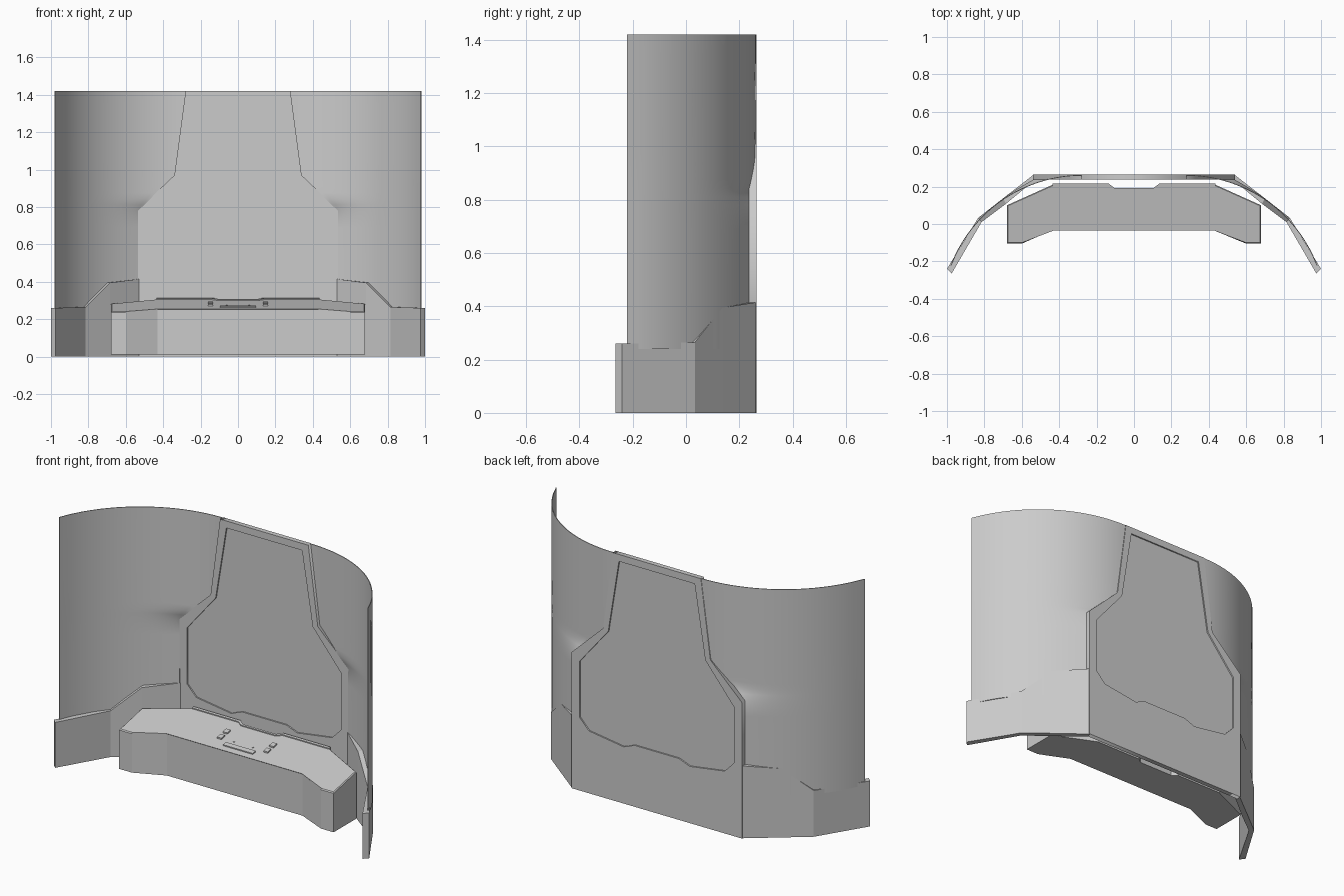
import bpy, bmesh, math

if "Cube" in bpy.data.objects:
    bpy.data.objects.remove(bpy.data.objects["Cube"], do_unlink=True)

grey = bpy.data.materials.new("light grey")
grey.use_nodes = True
COLOUR = (0.6, 0.6, 0.6, 1)
grey.diffuse_color = COLOUR
grey.node_tree.nodes["Principled BSDF"].inputs["Base Color"].default_value = COLOUR


def add_object(name, bm):
    """Turn a bmesh into a named object with clean normals."""
    bmesh.ops.recalc_face_normals(bm, faces=bm.faces[:])
    mesh = bpy.data.meshes.new(name)
    bm.to_mesh(mesh)
    bm.free()
    mesh.materials.append(grey)
    obj = bpy.data.objects.new(name, mesh)
    bpy.context.collection.objects.link(obj)
    return obj


def mirrored(half):
    """Close a right-half outline by mirroring it across x = 0."""
    return half + [(-x, y) for x, y in reversed(half)]


def upright_plate(name, loops, y, thickness):
    """Extruded x-z outline standing upright; further loops become holes."""
    curve = bpy.data.curves.new(name, "CURVE")
    curve.dimensions = "2D"
    curve.fill_mode = "BOTH"
    curve.extrude = thickness / 2
    for loop in loops:
        spline = curve.splines.new("POLY")
        spline.points.add(len(loop) - 1)
        for p, (x, z) in zip(spline.points, loop):
            p.co = (x, z, 0, 1)
        spline.use_cyclic_u = True
    temp = bpy.data.objects.new(name, curve)
    bpy.context.collection.objects.link(temp)
    bpy.context.view_layer.update()
    mesh = bpy.data.meshes.new_from_object(
        temp.evaluated_get(bpy.context.evaluated_depsgraph_get()))
    bpy.data.objects.remove(temp, do_unlink=True)
    bm = bmesh.new()
    bm.from_mesh(mesh)
    bpy.data.meshes.remove(mesh)
    for v in bm.verts:
        v.co = (v.co.x, y - v.co.z, v.co.y)
    bmesh.ops.remove_doubles(bm, verts=bm.verts[:], dist=1e-5)
    return add_object(name, bm)


def desk_z(y):
    """Height of the sloping desk top."""
    return 0.262 + 0.21 * y


def desk_prism(name, outline, bottom, lift, bevel=0):
    """Plan outline extruded up to a top that follows the desk slope."""
    bm = bmesh.new()
    low = [bm.verts.new((x, y, bottom(y))) for x, y in outline]
    high = [bm.verts.new((x, y, desk_z(y) + lift)) for x, y in outline]
    bm.faces.new(low)
    top = bm.faces.new(high)
    for i in range(len(low)):
        j = (i + 1) % len(low)
        bm.faces.new((low[i], low[j], high[j], high[i]))
    if bevel:
        bmesh.ops.bevel(bm, geom=list(top.edges), offset=bevel, segments=1,
                        affect="EDGES")
    return add_object(name, bm)


def rectangle(x, y, w, d):
    return [(x - w / 2, y - d / 2), (x + w / 2, y - d / 2),
            (x + w / 2, y + d / 2), (x - w / 2, y + d / 2)]


# Central frame with its recessed panel
frame_edge = [(0.54, 0), (0.54, 0.78), (0.34, 0.97), (0.28, 1.42)]
opening = mirrored([(0.14, 0.352), (0.21, 0.325), (0.43, 0.357), (0.49, 0.42),
                    (0.49, 0.74), (0.308, 0.96), (0.24, 1.38)])
upright_plate("centre_frame", [mirrored(frame_edge), opening], 0.251, 0.028)
upright_plate("centre_panel", [opening], 0.251, 0.012)


# Curved side walls, trimmed to the slanted frame edge
def arc_y(x):
    radius = 0.749
    return 0.262 - radius + math.sqrt(radius ** 2 - max(x - 0.28, 0) ** 2)


def curved_wall(name, side):
    bm = bmesh.new()
    stops = [(0.535, 0.24)] + [(x - 0.003, z) for x, z in frame_edge[1:]]
    rows = []
    for (x0, z0), (x1, z1) in zip(stops, stops[1:]):
        rows += [(x0 + (x1 - x0) * k / 6, z0 + (z1 - z0) * k / 6) for k in range(6)]
    rows.append(stops[-1])
    columns = 24
    grid = []
    for start, z in rows:
        pull = max(0, 0.238 - arc_y(start))
        line = []
        for i in range(columns + 1):
            t = i / columns
            x = start + (0.98 - start) * t
            line.append(bm.verts.new((side * x, arc_y(x) + pull * (1 - t) ** 4, z)))
        grid.append(line)
    for a, b in zip(grid, grid[1:]):
        for i in range(columns):
            bm.faces.new((a[i], a[i + 1], b[i + 1], b[i]))
    bmesh.ops.recalc_face_normals(bm, faces=bm.faces[:])
    bmesh.ops.solidify(bm, geom=bm.faces[:], thickness=0.004)
    obj = add_object(name, bm)
    bpy.ops.object.select_all(action="DESELECT")
    obj.select_set(True)
    bpy.context.view_layer.objects.active = obj
    bpy.ops.object.shade_smooth_by_angle(angle=math.radians(35))


# Angular skirt at the foot of each wall: outer x y, inner x y, top height
def skirt(name, side):
    stations = [(0.535, 0.265, 0.53, 0.235, 0.415), (0.70, 0.137, 0.685, 0.108, 0.395),
                (0.833, 0.033, 0.815, 0.01, 0.265), (1.0, -0.24, 0.975, -0.265, 0.26)]
    bm = bmesh.new()
    rings = [[bm.verts.new((side * x, y, z)) for x, y, z in
              ((ox, oy, 0), (ox, oy, top), (ix, iy, top), (ix, iy, 0))]
             for ox, oy, ix, iy, top in stations]
    for a, b in zip(rings, rings[1:]):
        for i in range(4):
            j = (i + 1) % 4
            bm.faces.new((a[i], a[j], b[j], b[i]))
    bm.faces.new(rings[0])
    bm.faces.new(rings[-1])
    add_object(name, bm)


for label, side in (("left", 1), ("right", -1)):
    curved_wall(label + "_curved_wall", side)
    skirt(label + "_skirt", side)

# Desk body with a sloping top and a notched back
desk = mirrored([(0.43, -0.03), (0.60, -0.105), (0.68, -0.105), (0.68, 0.10),
                 (0.435, 0.21), (0.14, 0.21), (0.11, 0.187)])
desk_prism("desk", desk, lambda y: 0.012, 0, bevel=0.005)

# Raised lip along the back of the desk
lip = mirrored([(0.11, 0.183), (0.14, 0.203), (0.435, 0.203),
                (0.435, 0.216), (0.135, 0.216), (0.105, 0.193)])
desk_prism("desk_back_lip", lip, lambda y: desk_z(y) - 0.02, 0.006)

# Controls on the desk top
for label, side in (("left", 1), ("right", -1)):
    for place, y in (("front", 0.055), ("back", 0.107)):
        desk_prism(f"{label}_{place}_button", rectangle(side * 0.147, y, 0.028, 0.03),
                   lambda y: desk_z(y) - 0.005, 0.008)
    desk_prism(label + "_stud", rectangle(side * 0.06, 0.05, 0.008, 0.006),
               lambda y: desk_z(y) - 0.005, 0.003)
desk_prism("keyboard", rectangle(0, 0.012, 0.19, 0.026),
           lambda y: desk_z(y) - 0.005, 0.006)
